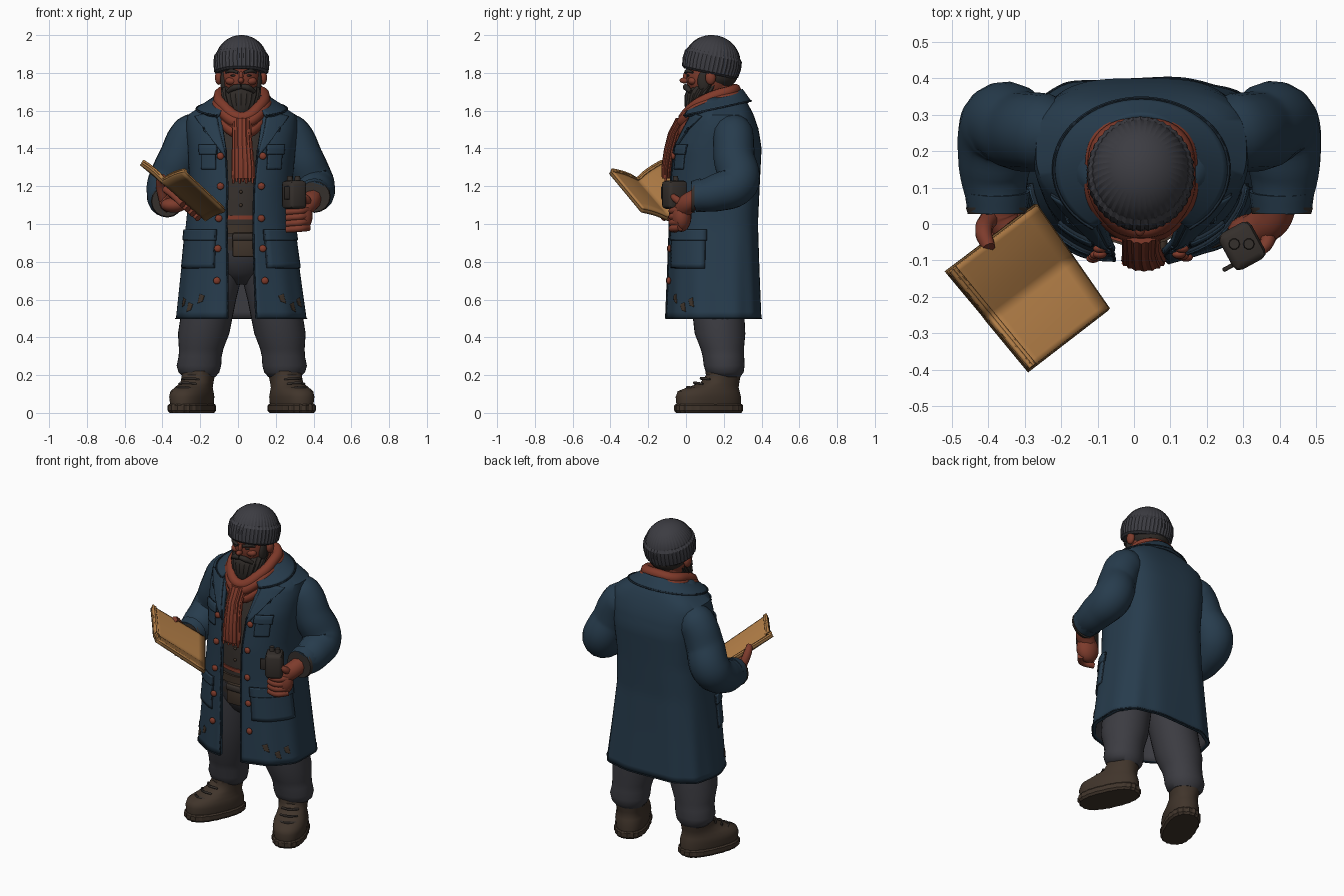
import bpy, bmesh, math
from mathutils import Vector

cube = bpy.data.objects.get("Cube")
if cube:
    bpy.data.objects.remove(cube)


def material(name, *rgb):
    m = bpy.data.materials.new(name)
    m.use_nodes = True
    m.diffuse_color = (*rgb, 1)
    m.node_tree.nodes["Principled BSDF"].inputs["Base Color"].default_value = (*rgb, 1)
    return m


BLUE = material("coat blue", .02, .045, .074)
NAVY = material("dark seam navy", .012, .023, .036)
GREY = material("grey wool", .045, .045, .054)
RUST = material("rust red", .215, .042, .023)
SKIN = material("skin", .205, .044, .025)
BEARD = material("dark hair", .028, .023, .02)
BOOT = material("boot brown", .052, .035, .024)
VEST = material("vest brown", .036, .029, .025)
PAGE = material("page tan", .43, .2, .06)
COVER = material("cover tan", .2, .1, .033)


def finish(ob, mats, angle=45):
    for m in mats:
        ob.data.materials.append(m)
    bpy.ops.object.select_all(action='DESELECT')
    ob.select_set(True)
    bpy.context.view_layer.objects.active = ob
    if ob.type == 'CURVE':
        bpy.ops.object.convert(target='MESH')
        ob = bpy.context.object
    bpy.ops.object.shade_smooth_by_angle(angle=math.radians(angle))
    return ob


def mesh_object(name, bm, mats, angle=45):
    me = bpy.data.meshes.new(name)
    bm.to_mesh(me)
    bm.free()
    ob = bpy.data.objects.new(name, me)
    bpy.context.collection.objects.link(ob)
    return finish(ob, mats, angle)


def ring_point(rx, ry, t, p):
    # Superellipse point, angle measured from the front towards +x
    s, c = math.sin(t), math.cos(t)
    return (math.copysign(abs(s) ** (2 / p), s) * rx,
            -math.copysign(abs(c) ** (2 / p), c) * ry)


def loft(name, sections, mat, n=32, p=2.0, rib=0.0, angle=50):
    # Each section is (z, centre x, centre y, radius x, radius y)
    bm = bmesh.new()
    rows = []
    for z, cx, cy, rx, ry in sections:
        row = []
        for j in range(n):
            k = 1 - rib * (j % 2)
            x, y = ring_point(rx * k, ry * k, math.tau * j / n, p)
            row.append(bm.verts.new((cx + x, cy + y, z)))
        rows.append(row)
    for a, b in zip(rows, rows[1:]):
        for j in range(n):
            k = (j + 1) % n
            bm.faces.new((a[j], a[k], b[k], b[j]))
    bm.faces.new(rows[0][::-1])
    bm.faces.new(rows[-1])
    return mesh_object(name, bm, [mat], angle)


def sheet(name, func, nu, nv, mats, thick):
    bm = bmesh.new()
    g = [[bm.verts.new(func(i / nu, j / nv)) for i in range(nu + 1)] for j in range(nv + 1)]
    for a, b in zip(g, g[1:]):
        for i in range(nu):
            bm.faces.new((a[i], a[i + 1], b[i + 1], b[i]))
    ob = mesh_object(name, bm, mats)
    mod = ob.modifiers.new("thickness", 'SOLIDIFY')
    mod.thickness, mod.offset = thick, -1
    mod.material_offset = len(mats) - 1


def tube(name, pts, mat, closed=False, res=3):
    # Each point is (x, y, z, radius)
    cu = bpy.data.curves.new(name, 'CURVE')
    cu.dimensions, cu.bevel_depth, cu.bevel_resolution = '3D', 1, res
    cu.use_fill_caps, cu.resolution_u = True, 8
    sp = cu.splines.new('BEZIER')
    sp.bezier_points.add(len(pts) - 1)
    for bp, (x, y, z, r) in zip(sp.bezier_points, pts):
        bp.co, bp.radius = (x, y, z), r
        bp.handle_left_type = bp.handle_right_type = 'AUTO'
    sp.use_cyclic_u = closed
    ob = bpy.data.objects.new(name, cu)
    bpy.context.collection.objects.link(ob)
    return finish(ob, [mat], 60)


def ball(name, loc, size, mat):
    bm = bmesh.new()
    bmesh.ops.create_uvsphere(bm, u_segments=20, v_segments=12, radius=1)
    bmesh.ops.scale(bm, vec=size, verts=bm.verts)
    mesh_object(name, bm, [mat], 80).location = loc


def box(name, loc, size, mat, turn=0, bevel=.012):
    bm = bmesh.new()
    bmesh.ops.create_cube(bm, size=1)
    bmesh.ops.scale(bm, vec=size, verts=bm.verts)
    bmesh.ops.bevel(bm, geom=bm.edges[:], offset=bevel, segments=2, affect='EDGES', profile=.5)
    ob = mesh_object(name, bm, [mat])
    ob.location, ob.rotation_euler.z = loc, turn


def lerp(a, b, u):
    return a + (b - a) * u


# Coat: open-fronted shell; rows are z, cx, cy, rx, ry, half gap
ROWS = [(.5, .02, .145, .345, .252, .075), (.75, .015, .145, .315, .243, .07),
        (1.0, .01, .145, .285, .236, .07), (1.2, .015, .15, .272, .24, .07),
        (1.4, .02, .165, .285, .235, .085), (1.5, .02, .18, .295, .205, .1),
        (1.575, .02, .187, .29, .172, .11), (1.64, .02, .187, .19, .14, .11),
        (1.68, .02, .17, .14, .12, .1)]
FRONT_P, BACK_P = 2.2, 3.2


def row_at(z):
    for a, b in zip(ROWS, ROWS[1:]):
        if z <= b[0] + 1e-6:
            return [lerp(m, n, (z - a[0]) / (b[0] - a[0])) for m, n in zip(a, b)]
    return ROWS[-1]


def coat(t, z, out=0.0):
    _, cx, cy, rx, ry, _ = row_at(z)
    out += .006 * math.sin(11 * t) * max(0, 1.1 - z)
    x, y = ring_point(rx + out, ry + out, t, FRONT_P if math.cos(t) > 0 else BACK_P)
    return (cx + x, cy + y, z)


def gap(z):
    r = row_at(z)
    return math.asin((r[5] / r[3]) ** (FRONT_P / 2))


def coat_shell(u, v):
    z = lerp(.5, 1.68, v)
    return coat(lerp(gap(z), math.tau - gap(z), u), z)


def collar_shell(u, v):
    # Folded collar, high at the nape and falling to the chest
    t = lerp(.58, math.tau - .58, u)
    x, y = ring_point(lerp(.24, .14, v), lerp(.195, .15, v), t, 2)
    return (.02 + x, .15 + y, lerp(1.61, 1.67, v) - lerp(.042, .045, v) * math.cos(t))


sheet("coat", coat_shell, 80, 34, [BLUE, GREY], .02)
sheet("collar", collar_shell, 48, 6, [BLUE], .016)
tube("collar_seam", [(*collar_shell(i / 24, 0), .005) for i in range(25)], NAVY, res=1)
tube("hem_seam", [(*coat_shell(i / 40, 0), .004) for i in range(41)], NAVY, res=1)


def patch(name, side, corners, mat, out, grow=0.0):
    # Corners: bottom near, bottom far, top near, top far as (degrees, z)
    (a, za), (b, zb), (c, zc), (d, zd) = corners

    def f(u, v):
        if side < 0:
            u = 1 - u
        u, v = lerp(-grow, 1 + grow, u), lerp(-grow, 1 + grow, v)
        t = lerp(lerp(a, b, u), lerp(c, d, u), v)
        return coat(side * math.radians(t), lerp(lerp(za, zb, u), lerp(zc, zd, u), v), out)
    sheet(name, f, 10, 8, [mat], .009)


def rect(t0, t1, z0, z1):
    return [(t0, z0), (t1, z0), (t0, z1), (t1, z1)]


PATCHES = {"lapel": [(15, 1.35), (38, 1.5), (26, 1.6), (55, 1.57)],
           "lower_pocket": rect(25, 80, .77, .93), "lower_flap": rect(24, 82, .915, .97),
           "chest_pocket": rect(27, 46, 1.29, 1.38), "chest_flap": rect(25, 48, 1.37, 1.42)}

for s, side in ((1, "left"), (-1, "right")):
    def mx(x, off=.04):
        return x if s > 0 else off - x

    for part, corners in PATCHES.items():
        lift = .014 if "flap" in part else .009
        patch(f"{side}_{part}", s, corners, BLUE, lift)
        patch(f"{side}_{part}_edge", s, corners, NAVY, lift - .004, .025)

    # Front edge seam, buttons and mud marks
    edge = [lerp(.5, 1.4, i / 12) for i in range(13)]
    tube(f"{side}_front_seam", [(*coat(s * gap(z), z), .005) for z in edge], NAVY, res=1)
    for z in (.7, .87, 1.03, 1.2, 1.36):
        ball(f"{side}_button", coat(s * .36, z, .008), (.019, .012, .019), RUST)
    for t, z in ((36, .59), (50, .545), (62, .57)):
        patch(f"{side}_mud", s, [(t, z), (t + 6, z - .01), (t - 2, z + .03), (t + 4, z + .04)], BOOT, .003)

    # Sleeve and cuff
    drop = .025 if s < 0 else 0
    arm = [(.2, .24, 1.51, .08), (.275, .25, 1.475, .108), (.34, .255, 1.35, .11),
           (.394, .27, 1.22, .115), (.412, .16, 1.165 - drop, .1), (.405, .04, 1.145 - drop, .078)]
    arm = [(mx(x, .03), y, z, r) for x, y, z, r in arm]
    tube(f"{side}_sleeve", arm, BLUE, res=6)
    x, y, z, r = arm[-1]
    tube(f"{side}_cuff", [(x, y + .05, z + .008, .09), (x, y, z, .083)], BLUE, res=6)
    tube(f"{side}_cuff_edge", [(x, y + .005, z, .086), (x, y - .012, z, .081)], VEST, res=6)

    # Trouser leg with gathered bottom
    leg = [(.19, .245, .207, .085, .08), (.215, .247, .205, .108, .1), (.25, .247, .202, .118, .108),
           (.3, .24, .198, .114, .11), (.34, .235, .192, .118, .115), (.42, .222, .18, .136, .134),
           (.6, .19, .165, .14, .14), (.8, .14, .155, .14, .14), (.92, .1, .15, .12, .13)]
    loft(f"{side}_trouser_leg", [(z, mx(x), y, a, b) for z, x, y, a, b in leg], GREY)

    # Boot: sole, upper and laces, turned outwards
    sole = [(0, 0, 0, .09, .18), (.012, 0, 0, .1, .19), (.038, 0, 0, .1, .19), (.046, 0, 0, .093, .184)]
    upper = [(.04, 0, 0, .09, .18), (.085, 0, -.002, .096, .182), (.115, 0, .0, .092, .172),
             (.135, 0, .025, .084, .142), (.16, 0, .065, .08, .104), (.2, 0, .085, .084, .09),
             (.22, 0, .085, .09, .094), (.232, 0, .085, .08, .086)]
    parts = [loft(f"{side}_sole", sole, BOOT, n=44, p=2.5, rib=.035, angle=20),
             loft(f"{side}_boot", upper, BOOT, p=2.3)]
    for i in range(4):
        z, y = .13 + .024 * i, -.125 + .04 * min(i, 3)
        parts.append(tube(f"{side}_lace", [(-.05, y + .03, z, .006), (0, y + .004, z + .006, .007),
                                           (.05, y + .03, z, .006)], VEST, res=1))
    for ob in parts:
        ob.location = (mx(.284), .12, 0)
        ob.rotation_euler.z = s * math.radians(24)

    # Face halves
    c = .016
    ball(f"{side}_ear", (c + s * .118, .13, 1.775), (.02, .028, .038), SKIN)
    ball(f"{side}_eye", (c + s * .04, .012, 1.786), (.015, .008, .006), BEARD)
    ball(f"{side}_cheek", (c + s * .05, .036, 1.757), (.034, .026, .022), SKIN)
    ball(f"{side}_sideburn", (c + s * .09, .095, 1.755), (.02, .034, .06), BEARD)
    tube(f"{side}_brow", [(c + s * .016, -.002, 1.802, .008), (c + s * .05, .006, 1.811, .01),
                          (c + s * .08, .035, 1.803, .006)], BEARD)
    tube(f"{side}_moustache", [(c, -.004, 1.728, .013), (c + s * .035, .002, 1.722, .017),
                               (c + s * .07, .025, 1.7, .01)], BEARD)

# Clothing under the coat
loft("vest", [(.86, .01, .15, .19, .19), (1.0, .01, .15, .2, .2), (1.3, .02, .16, .2, .2),
              (1.5, .02, .18, .2, .155), (1.6, .02, .18, .12, .12)], VEST)
loft("hips", [(.68, .015, .15, .06, .06), (.74, .01, .15, .15, .13), (.82, .01, .15, .2, .18),
              (.93, .01, .15, .2, .195)], GREY)
loft("belt", [(.95, .01, .15, .205, .21), (1.0, .01, .15, .207, .212)], BOOT)
loft("sash", [(1.025, .01, .15, .202, .206), (1.045, .01, .15, .202, .206)], RUST)
box("belt_pouch", (.03, -.05, .89), (.12, .05, .13), BOOT)
box("pouch_flap", (.03, -.057, .93), (.125, .05, .04), VEST)
for z in (1.1, 1.17):
    ball("vest_button", (.015, -.05, z), (.009, .008, .009), BOOT)

# Head
loft("neck", [(1.52, .02, .17, .1, .1), (1.74, .016, .15, .08, .085)], SKIN)
ball("head", (.016, .12, 1.78), (.105, .12, .14), SKIN)
ball("hair", (.016, .155, 1.785), (.108, .118, .075), BEARD)
ball("nose", (.016, -.008, 1.76), (.016, .026, .016), SKIN)
ball("nose_bridge", (.016, .002, 1.782), (.012, .018, .028), SKIN)
loft("beard", [(1.57, .016, .035, .03, .026), (1.6, .016, .045, .064, .05), (1.64, .016, .062, .09, .07),
               (1.68, .016, .08, .104, .088), (1.71, .016, .098, .108, .094), (1.74, .016, .12, .104, .08)],
     BEARD, n=44, rib=.07)

# Knitted cap with folded brim
brim = [(-.066, 0, 0, .13, .138), (-.055, 0, 0, .144, .152), (-.01, 0, 0, .149, .158),
        (.03, 0, 0, .145, .154), (.045, 0, 0, .134, .142)]
dome = [(.14 * math.sin(a), 0, 0, .14 * math.cos(a), .15 * math.cos(a))
        for a in (math.radians(8 * i) for i in range(1, 12))]
for ob in (loft("cap_brim", brim, GREY, n=84, rib=.025, angle=20),
           loft("cap_dome", dome, GREY, n=84, rib=.02, angle=20)):
    ob.location = (.018, .139, 1.86)
    ob.rotation_euler.x = math.radians(-12)

# Scarf: wound folds, hanging tail and fringe
wrap = [(0, .26, 1.7), (.09, .235, 1.69), (.118, .15, 1.665), (.098, .05, 1.615), (0, -.01, 1.55)]
wrap += [(-x, y, z) for x, y, z in wrap[3:0:-1]]
for k, dz in ((1, .012), (1.08, -.016), (1, -.045), (1.05, -.07)):
    tube("scarf_fold", [(.02 + x * k, .14 + (y - .14) * k, z + dz, .031) for x, y, z in wrap], RUST, True)
tail = [(1.24, .027, -.102, .062, .026), (1.3, .027, -.099, .062, .032), (1.4, .023, -.082, .056, .034),
        (1.48, .02, -.06, .052, .036), (1.56, .02, -.015, .055, .04)]
loft("scarf_tail", tail, RUST, n=32, rib=.1, angle=20)
for i in range(7):
    x = -.025 + .017 * i
    tube("scarf_fringe", [(x, -.107, 1.26, .009), (x, -.109, 1.215 + .008 * (i % 2), .006)], RUST, res=1)

# Left hand holding a radio
tube("left_wrist", [(.4, .06, 1.14, .05), (.375, .01, 1.11, .052), (.33, -.02, 1.07, .05)], SKIN)
ball("left_palm", (.325, -.025, 1.04), (.07, .054, .082), SKIN)
for i in range(4):
    z = 1.075 - .031 * i
    tube("left_finger", [(.372, -.03, z, .02), (.325, -.072, z - .005, .02),
                         (.255, -.055, z - .012, .017)], SKIN)
tube("left_thumb", [(.365, -.01, 1.1, .024), (.365, -.05, 1.13, .02), (.345, -.075, 1.15, .015)], SKIN)
box("radio_body", (.297, -.06, 1.155), (.1, .115, .15), VEST, .5, .02)
box("radio_speaker", (.27, -.113, 1.165), (.06, .012, .07), BEARD, .5, .004)
for x in (.275, .315):
    tube("radio_knob", [(x, -.055, 1.21, .017), (x, -.055, 1.255, .014)], VEST)

# Open book, spine running down towards the body
CORNER = Vector((-.505, -.13, 1.28))
ALONG, ACROSS = Vector((.24, .18, -.2)), Vector((.22, -.265, -.045))


def book(u, v, drop, grow=0.0):
    u, v = lerp(-grow, 1 + grow, u), lerp(-grow, 1 + grow, v)
    p = CORNER + ALONG * v + ACROSS * u - Vector((.025, .015, 0)) * u * v
    p.z += .068 * abs(2 * u - 1) - .015 + .006 * abs(math.sin(math.tau * u)) - drop
    return p


sheet("book_pages", lambda u, v: book(u, v, 0), 24, 8, [PAGE], .012)
sheet("book_cover", lambda u, v: book(u, v, .013, .01), 24, 8, [COVER], .016)
for v in (.015, .05):
    tube("page_curl", [(*book(u / 8, v, -.004), .007) for u in range(9)], PAGE, res=1)

# Right hand supporting the book from below
tube("right_wrist", [(-.368, .06, 1.12, .05), (-.365, .02, 1.11, .05), (-.35, -.01, 1.11, .045)], SKIN)
ball("right_palm", (-.34, -.02, 1.1), (.07, .055, .04), SKIN)
for i in range(4):
    v = .45 + .12 * i
    tube("right_finger", [(*book(u, v, .05), .02 - .005 * u) for u in (.06, .26, .5)], SKIN)
tube("right_thumb", [(-.395, .02, 1.13, .026), (-.412, -.025, 1.22, .024), (-.398, -.065, 1.25, .018)], SKIN)
